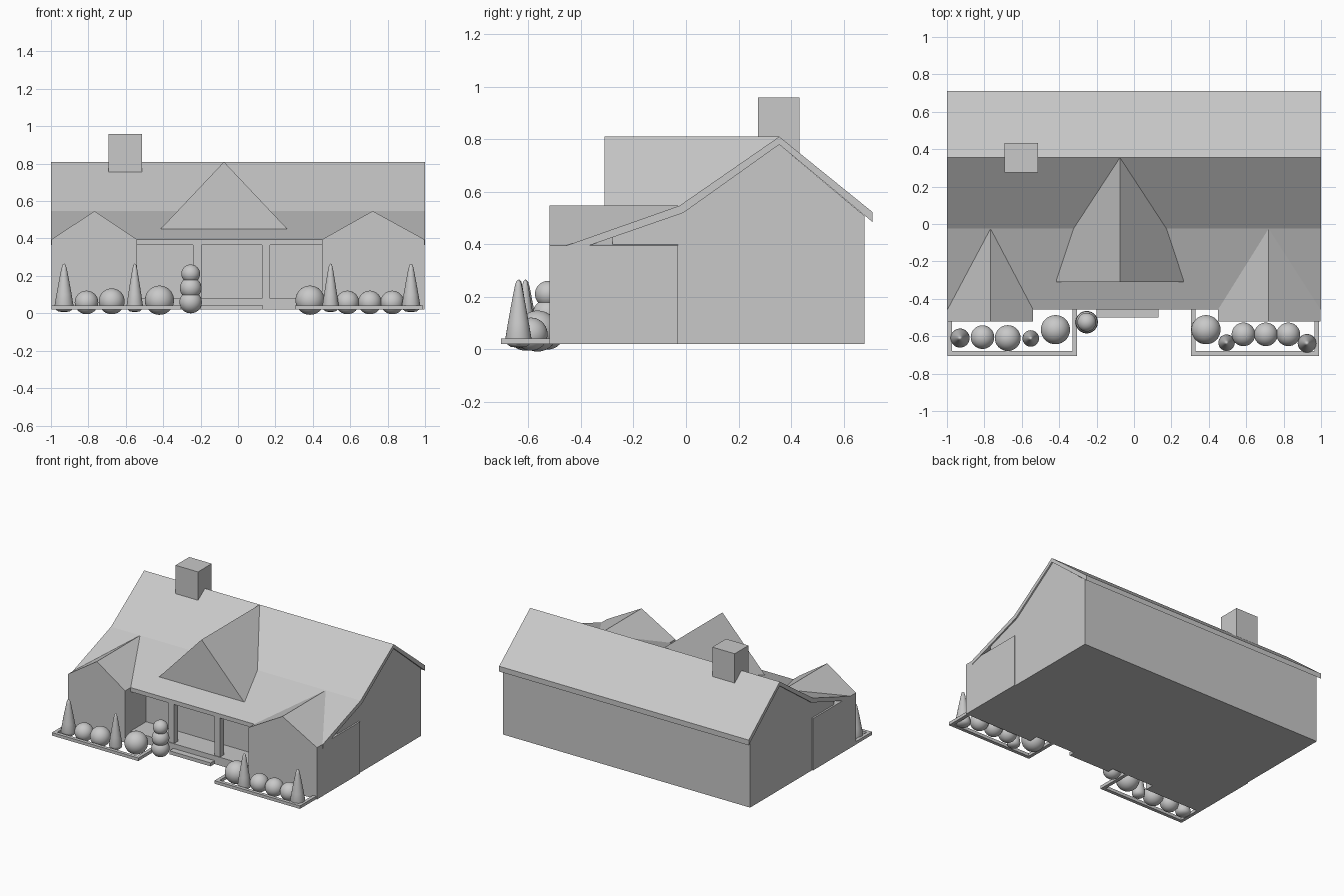
import bpy, bmesh, math

if "Cube" in bpy.data.objects:
    bpy.data.objects.remove(bpy.data.objects["Cube"])

grey = bpy.data.materials.new("plain grey")
grey.diffuse_color = (0.58, 0.58, 0.58, 1)
grey.use_nodes = True
grey.node_tree.nodes["Principled BSDF"].inputs["Base Color"].default_value = grey.diffuse_color


def finish(name, bm, smooth=False):
    bmesh.ops.recalc_face_normals(bm, faces=bm.faces[:])
    me = bpy.data.meshes.new(name)
    bm.to_mesh(me)
    bm.free()
    me.materials.append(grey)
    for p in me.polygons:
        p.use_smooth = smooth
    ob = bpy.data.objects.new(name, me)
    bpy.context.collection.objects.link(ob)
    return ob


def prism(name, profile, a, b, axis):
    """Extrude a profile from a to b: along x it holds (y, z), along y (x, z), along z (x, y)."""
    place = {'x': lambda p, t: (t, p[0], p[1]),
             'y': lambda p, t: (p[0], t, p[1]),
             'z': lambda p, t: (p[0], p[1], t)}[axis]
    bm = bmesh.new()
    f = bm.faces.new([bm.verts.new(place(p, a)) for p in profile])
    r = bmesh.ops.extrude_face_region(bm, geom=[f])
    d = place((0, 0), b - a)
    bmesh.ops.translate(bm, vec=d, verts=[v for v in r['geom'] if isinstance(v, bmesh.types.BMVert)])
    return finish(name, bm)


def box(name, x0, x1, y0, y1, z0, z1):
    return prism(name, [(x0, y0), (x1, y0), (x1, y1), (x0, y1)], z0, z1, 'z')


def ball(name, x, y, z, r):
    bm = bmesh.new()
    bmesh.ops.create_uvsphere(bm, u_segments=32, v_segments=20, radius=r)
    bmesh.ops.translate(bm, vec=(x, y, z), verts=bm.verts[:])
    return finish(name, bm, True)


def cone_tree(name, x, y, r):
    # tapered body with rounded base and tip
    prof = [(0, .006), (.6, .01), (.92, .022), (1, .04), (.8, .1), (.55, .17),
            (.3, .235), (.18, .258), (0, .266)]
    bm = bmesh.new()
    vs = [bm.verts.new((k * r, 0, z)) for k, z in prof]
    es = [bm.edges.new(e) for e in zip(vs, vs[1:])]
    bmesh.ops.spin(bm, geom=vs + es, cent=(0, 0, 0), axis=(0, 0, 1),
                   angle=math.tau, steps=28, use_merge=True)
    bmesh.ops.remove_doubles(bm, verts=bm.verts[:], dist=1e-5)
    bmesh.ops.translate(bm, vec=(x, y, 0), verts=bm.verts[:])
    return finish(name, bm, True)


# main house body and its roof
prism("house_body", [(-.28, .02), (.68, .02), (.68, .508), (.355, .78), (-.01, .52), (-.28, .427)],
      -.99, .99, 'x')
prism("main_roof", [(-.457, .395), (-.025, .547), (.355, .81), (.71, .523),
                    (.71, .485), (.355, .78), (-.01, .52), (-.457, .365)], -1, 1, 'x')

# gabled front wings
for side, x0, x1, xr in (("left", -.997, -.54, -.767), ("right", .45, .997, .72)):
    prism(side + "_wing", [(x0, .02), (x1, .02), (x1, .395), (xr, .547), (x0, .395)], -.52, -.03, 'y')

# central gable and chimney
prism("center_gable", [(-.415, .45), (.265, .45), (-.075, .81)], -.31, .355, 'y')
box("chimney", -.693, -.513, .275, .432, .72, .96)

# porch
box("porch_floor", -.56, .47, -.455, -.26, .02, .08)
box("porch_step", -.2, .13, -.5, -.45, .02, .045)
for side, x in (("left", -.24), ("right", .128)):
    box(side + "_porch_post", x, x + .044, -.45, -.406, .08, .385)

# planter borders: outer U around each bed
t = .025
for side, x0, x1 in (("left", -.997, -.305), ("right", .305, .99)):
    prism(side + "_planter", [(x0, -.705), (x1, -.705), (x1, -.455), (x1 - t, -.455), (x1 - t, -.705 + t),
                              (x0 + t, -.705 + t), (x0 + t, -.455), (x0, -.455)], .02, .042, 'z')

# round shrubs
for i, (x, y, r) in enumerate([(-.81, -.605, .063), (-.675, -.61, .069), (-.42, -.565, .078),
                               (.385, -.565, .078), (.585, -.59, .063), (.705, -.59, .063),
                               (.825, -.59, .063)]):
    ball(f"shrub_{i}", x, y, r - .005, r) if r < .07 else ball(f"shrub_{i}", x, y, .07, r)

# cone trees
for i, (x, y, r) in enumerate([(-.93, -.61, .051), (-.552, -.612, .044),
                               (.495, -.635, .044), (.925, -.638, .05)]):
    cone_tree(f"cone_tree_{i}", x, y, r)

# stacked ball topiary
for part, z, r in (("bottom", .06, .06), ("middle", .135, .058), ("top", .211, .05)):
    ball("topiary_" + part, -.253, -.525, z, r)
